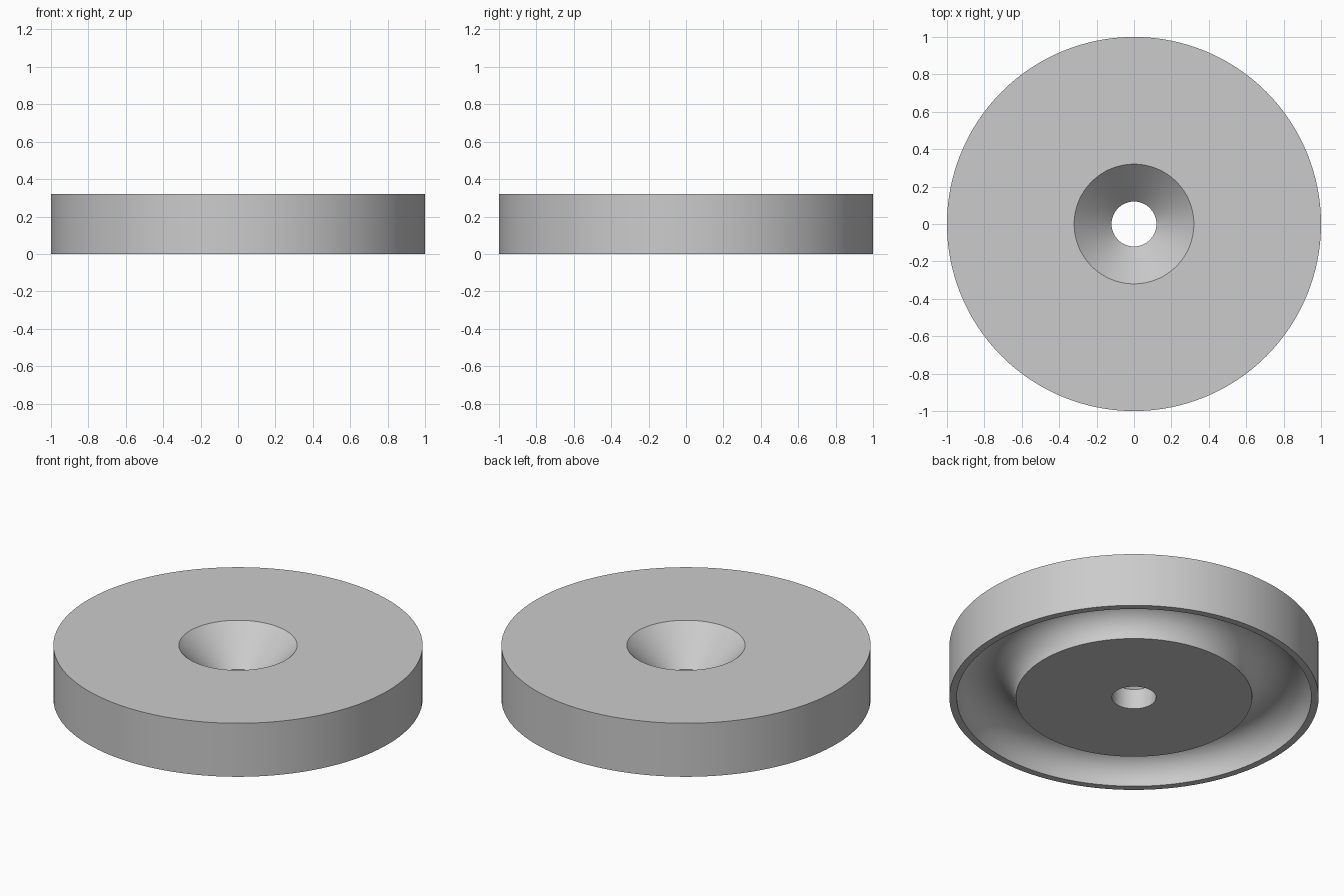
import bpy, bmesh, math

if "Cube" in bpy.data.objects:
    bpy.data.objects.remove(bpy.data.objects["Cube"])

SEGMENTS = 128

grey = bpy.data.materials.new("mid grey")
grey.diffuse_color = (0.6, 0.6, 0.6, 1)
grey.use_nodes = True
grey.node_tree.nodes["Principled BSDF"].inputs["Base Color"].default_value = grey.diffuse_color

# Half cross-section (radius, height): bore, countersink, outer wall, rim, round groove
profile = [(0.12, 0), (0.12, 0.12), (0.32, 0.32), (1, 0.32), (1, 0)]
ARC = 24
for i in range(ARC + 1):
    a = math.pi * i / ARC
    profile.append((0.8 + 0.16 * math.cos(a), 0.16 * math.sin(a)))

# Revolve the closed section around z
bm = bmesh.new()
rings = []
for s in range(SEGMENTS):
    t = 2 * math.pi * s / SEGMENTS
    rings.append([bm.verts.new((r * math.cos(t), r * math.sin(t), z)) for r, z in profile])
n = len(profile)
for s in range(SEGMENTS):
    a, b = rings[s], rings[(s + 1) % SEGMENTS]
    for i in range(n):
        j = (i + 1) % n
        bm.faces.new((a[i], b[i], b[j], a[j]))
bmesh.ops.recalc_face_normals(bm, faces=bm.faces)

mesh = bpy.data.meshes.new("grooved_disc")
bm.to_mesh(mesh)
bm.free()
mesh.materials.append(grey)
disc = bpy.data.objects.new("grooved_disc", mesh)
bpy.context.collection.objects.link(disc)

# Smooth the curved walls, keep the rims crisp
bpy.context.view_layer.objects.active = disc
disc.select_set(True)
bpy.ops.object.shade_smooth_by_angle(angle=math.radians(30))
